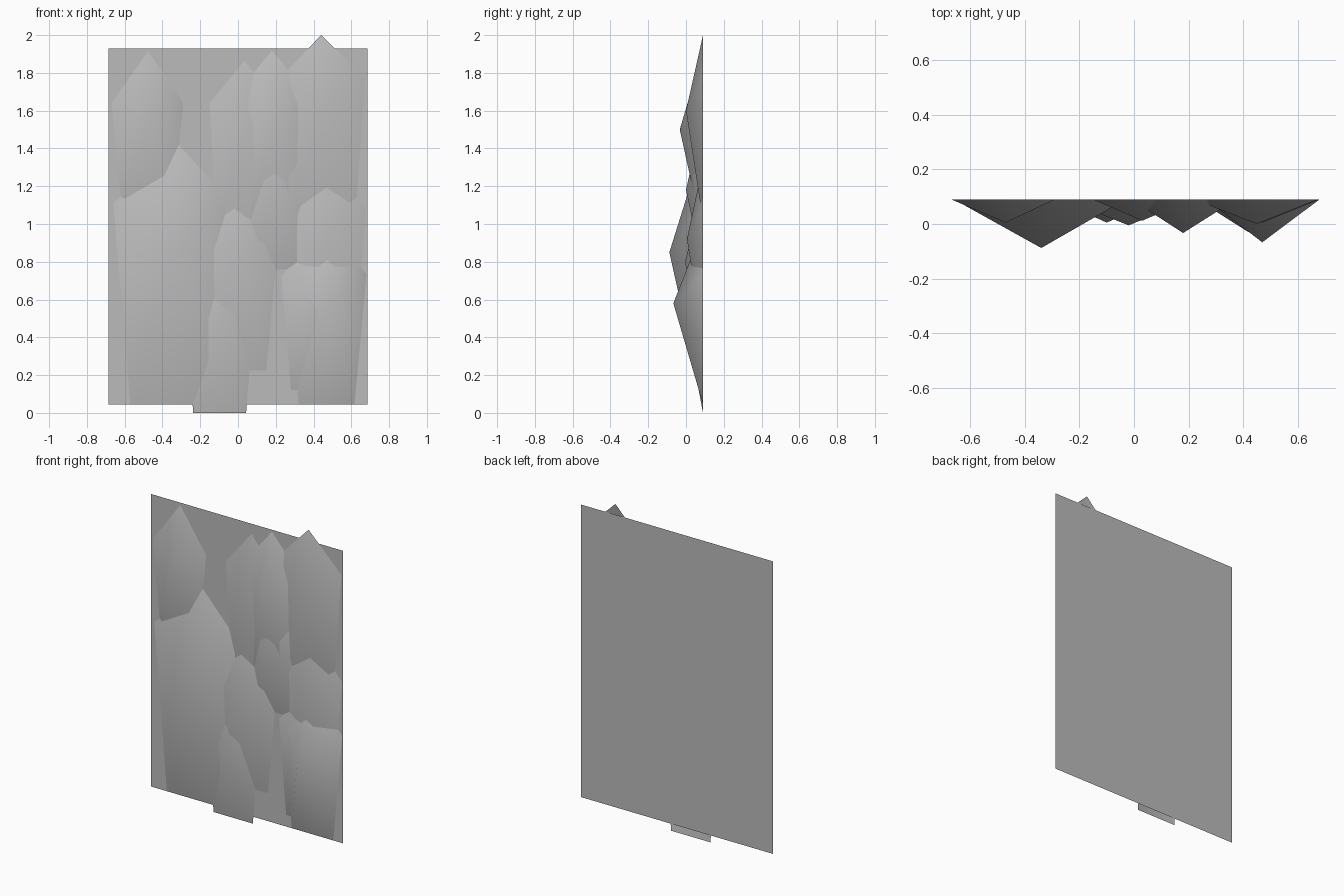
import bpy
import bmesh

cube = bpy.data.objects.get("Cube")
if cube:
    bpy.data.objects.remove(cube, do_unlink=True)

BACK = 0.09  # depth of the flat backing sheet

stone = bpy.data.materials.new("stone_grey")
stone.use_nodes = True
grey = (0.5, 0.5, 0.5, 1)
stone.diffuse_color = grey
bsdf = stone.node_tree.nodes["Principled BSDF"]
bsdf.inputs["Base Color"].default_value = grey
bsdf.inputs["Roughness"].default_value = 0.9


def add_object(name, bm, smooth=False):
    mesh = bpy.data.meshes.new(name)
    bm.to_mesh(mesh)
    bm.free()
    mesh.materials.append(stone)
    for poly in mesh.polygons:
        poly.use_smooth = smooth
    obj = bpy.data.objects.new(name, mesh)
    bpy.context.collection.objects.link(obj)
    return obj


def rock(name, bottom, shoulders, tip, apex):
    """Five-sided shallow pyramid: pentagon on the sheet, one apex in front."""
    bm = bmesh.new()
    (x0, x1, z0), (xl, xr, zs) = bottom, shoulders
    outline = [(x0, z0), (x1, z0), (xr, zs), tip, (xl, zs)]
    ring = [bm.verts.new((x, BACK, z)) for x, z in outline]
    peak = bm.verts.new(apex)
    for i, v in enumerate(ring):
        bm.faces.new((v, ring[(i + 1) % len(ring)], peak))
    return add_object(name, bm, smooth=True)


# Backing sheet
bm = bmesh.new()
corners = [(-0.685, 0.045), (0.685, 0.045), (0.685, 1.93), (-0.685, 1.93)]
bm.faces.new([bm.verts.new((x, BACK, z)) for x, z in corners])
add_object("backing_sheet", bm)

# Rocks: bottom (left, right, z), shoulders (left, right, z), tip (x, z), apex
rock("upper_right_rock", (-0.615, -0.345, 1.08), (-0.67, -0.29, 1.64),
     (-0.475, 1.915), (-0.47, 0.005, 1.55))
rock("large_right_rock", (-0.57, -0.08, 0.045), (-0.66, -0.03, 1.11),
     (-0.315, 1.42), (-0.34, -0.088, 0.85))
rock("upper_centre_rock", (-0.11, 0.195, 0.9), (-0.15, 0.21, 1.64),
     (0.035, 1.865), (0.03, 0.012, 1.45))
rock("upper_narrow_rock", (0.04, 0.325, 0.94), (-0.01, 0.375, 1.69),
     (0.18, 1.917), (0.18, -0.033, 1.5))
rock("upper_left_rock", (0.285, 0.62, 1.017), (0.22, 0.675, 1.77),
     (0.44, 2.0), (0.45, 0.0, 1.6))
rock("middle_rock", (0.05, 0.325, 0.76), (0.01, 0.377, 1.35),
     (0.195, 1.594), (0.19, 0.0, 1.18))
rock("lower_centre_rock", (-0.19, 0.15, 0.225), (-0.255, 0.215, 0.93),
     (-0.02, 1.187), (-0.02, -0.005, 0.8))
rock("bottom_centre_rock", (-0.237, 0.043, 0.0), (-0.285, 0.09, 0.61),
     (-0.097, 0.835), (-0.1, 0.005, 0.45))
rock("middle_left_rock", (0.326, 0.62, 0.395), (0.27, 0.68, 1.08),
     (0.47, 1.32), (0.47, 0.005, 0.92))
rock("bottom_left_inner_rock", (0.28, 0.556, 0.12), (0.23, 0.61, 0.725),
     (0.42, 0.955), (0.42, -0.03, 0.53))
rock("bottom_left_rock", (0.32, 0.617, 0.045), (0.265, 0.68, 0.735),
     (0.47, 0.98), (0.47, -0.067, 0.58))
